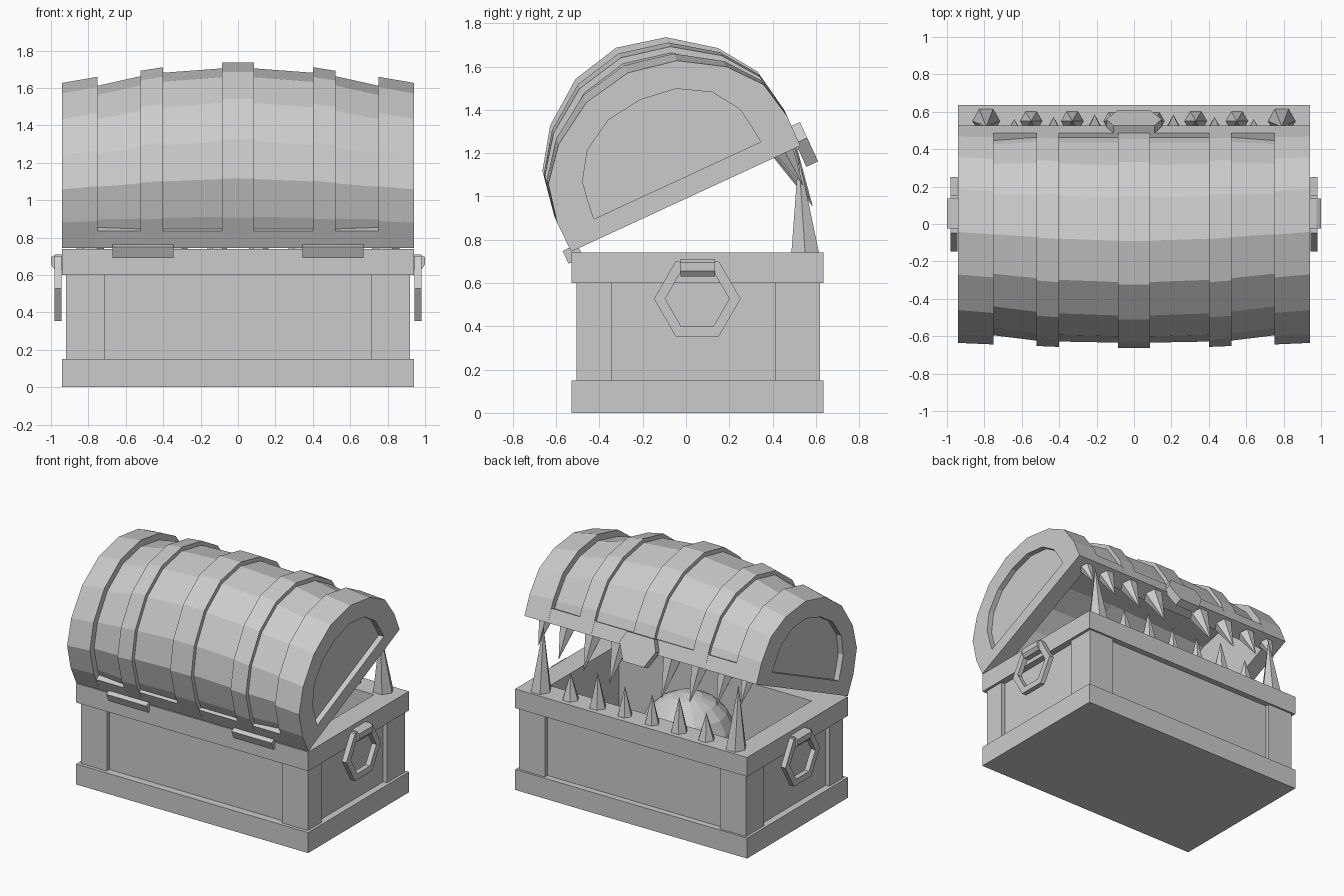
import bpy, bmesh, math
from mathutils import Vector

if "Cube" in bpy.data.objects:
    bpy.data.objects.remove(bpy.data.objects["Cube"])

ANG = math.radians(24.8)
C, S = math.cos(ANG), math.sin(ANG)


def lid(x, u, v):
    """Lid space (u = depth from hinge, v = height) to world."""
    return Vector((x, -0.53 + C * u - S * v, 0.745 + S * u + C * v))


def finish(name, bm):
    bmesh.ops.recalc_face_normals(bm, faces=bm.faces)
    me = bpy.data.meshes.new(name)
    bm.to_mesh(me)
    bm.free()
    ob = bpy.data.objects.new(name, me)
    bpy.context.collection.objects.link(ob)
    return ob


def loft(name, rings, cap=True, wrap=False):
    bm = bmesh.new()
    vs = [[bm.verts.new(p) for p in r] for r in rings]
    pairs = list(zip(vs, vs[1:])) + ([(vs[-1], vs[0])] if wrap else [])
    n = len(vs[0])
    for a, b in pairs:
        for i in range(n):
            j = (i + 1) % n
            bm.faces.new((a[i], a[j], b[j], b[i]))
    if cap:
        bm.faces.new(vs[0])
        bm.faces.new(vs[-1])
    return finish(name, bm)


def box(name, x0, x1, y0, y1, z0, z1, f=lambda x, y, z: Vector((x, y, z))):
    q = [(x0, y0), (x1, y0), (x1, y1), (x0, y1)]
    return loft(name, [[f(x, y, z) for x, y in q] for z in (z0, z1)])


def cut(ob, cutter):
    m = ob.modifiers.new("hollow", 'BOOLEAN')
    m.operation, m.solver, m.object = 'DIFFERENCE', 'EXACT', cutter
    dg = bpy.context.evaluated_depsgraph_get()
    me = bpy.data.meshes.new_from_object(ob.evaluated_get(dg))
    ob.modifiers.clear()
    ob.data = me


def spike(name, base, tip, r, n=6):
    d = (tip - base).normalized()
    a = d.cross(Vector((0, 1, 0))).normalized()
    b = d.cross(a)
    bm = bmesh.new()
    ring = [bm.verts.new(base - d * 0.01 + r * (a * math.cos(t) + b * math.sin(t)))
            for t in (2 * math.pi * i / n for i in range(n))]
    top = bm.verts.new(tip)
    bm.faces.new(ring)
    for i in range(n):
        bm.faces.new((ring[i], ring[(i + 1) % n], top))
    return finish(name, bm)


# Chest base: plinth, hollow body, corner posts, hollow top rim
box("bottom_rim", -0.94, 0.94, -0.53, 0.635, 0, 0.15)
body = box("base_body", -0.89, 0.89, -0.475, 0.59, 0.14, 0.62)
rim = box("top_rim", -0.94, 0.94, -0.53, 0.635, 0.6, 0.74)
hollow = box("base_cutter", -0.78, 0.78, -0.34, 0.46, 0.2, 1.0)
cut(body, hollow)
cut(rim, hollow)
bpy.data.objects.remove(hollow)
for sx in (-1, 1):
    x0, x1 = sorted((sx * 0.71, sx * 0.92))
    xi0, xi1 = sorted((sx * 0.8, sx * 0.92))
    for y0, y1, w0, w1 in ((-0.505, -0.345, -0.505, -0.40), (0.41, 0.62, 0.50, 0.62)):
        box("corner_post_long", x0, x1, w0, w1, 0.15, 0.6)
        box("corner_post_side", xi0, xi1, y0, y1, 0.15, 0.6)

# Rounded lump inside the chest
bm = bmesh.new()
bmesh.ops.create_uvsphere(bm, u_segments=16, v_segments=10, radius=0.33)
bmesh.ops.translate(bm, verts=bm.verts, vec=(-0.03, 0.03, 0.41))
finish("inner_ball", bm)

# Lid: one loft with raised bands and recessed end panels
MID = 0.5825


def mirror_profile(half):
    return half + [(2 * MID - u, v) for u, v in reversed(half[:-1])]


OUT = mirror_profile([(0, 0), (-0.003, 0.15), (0.035, 0.328), (0.155, 0.474), (0.352, 0.596), (MID, 0.64)])
PANEL = mirror_profile([(0.158, 0.093), (0.168, 0.18), (0.183, 0.272), (0.265, 0.395), (0.41, 0.48), (MID, 0.503)])


def section(x, s, t, prof=OUT):
    return [lid(x, MID + (u - MID) * (1 - t / 0.58), v * s * (1 - t / 0.64)) for u, v in prof]


half = [(0.90, 1, 0, PANEL), (0.94, 1, 0, PANEL), (0.94, 1, 0), (0.75, 1.06, 0), (0.75, 1.06, 0.045),
        (0.52, 1.12, 0.026), (0.52, 1.12, 0), (0.4, 1.155, 0), (0.4, 1.155, 0.026),
        (0.085, 1.2, 0.026), (0.085, 1.2, 0)]
secs = half + [(-h[0],) + h[1:] for h in reversed(half)]
shell = loft("lid_shell", [section(*s) for s in secs])
inner = [(0.13, -0.1)] + [(MID + (u - MID) * 0.78, v * 0.84) for u, v in OUT[1:-1]] + [(1.035, -0.1)]
cutter = loft("lid_cutter", [[lid(x, u, v * s) for u, v in inner]
                             for x, s in ((-0.82, 1.0), (0, 1.1), (0.82, 1.0))])
cut(shell, cutter)
bpy.data.objects.remove(cutter)
box("lid_hinge_edge", -0.75, 0.75, 0, 0.1, 0, 0.1, lid)
box("lid_mouth_edge", -0.75, 0.75, 1.065, 1.165, 0, 0.1, lid)

# Lock plate on the lid edge
plate = [(-0.11, 0.1), (0.11, 0.1), (0.147, 0.02), (0.085, -0.1), (-0.085, -0.1), (-0.147, 0.02)]
loft("lock_plate", [[lid(x, u, v) for x, v in plate] for u in (1.15, 1.21)])

# Teeth, hinges and handles, mirrored in x
for s in (-1, 1):
    for x, h, r in ((0.79, 0.45, 0.075), (0.55, 0.19, 0.062), (0.33, 0.25, 0.062), (0.11, 0.21, 0.055)):
        base = Vector((s * x, 0.55, 0.74))
        spike("lower_tooth", base, base + Vector((0, -0.03 if h > 0.4 else 0.0, h)), r)
    for x, h, r in ((0.82, 0.17, 0.05), (0.64, 0.22, 0.06), (0.43, 0.25, 0.065), (0.21, 0.28, 0.07)):
        spike("upper_tooth", lid(s * x, 1.09, 0), lid(s * x, 1.10, -h), r)

    x0, x1 = sorted((s * 0.345, s * 0.67))
    box("hinge", x0, x1, -0.035, 0.04, -0.045, 0.02, lid)

    prof = [(0.92, 0.63), (0.98, 0.63), (1.0, 0.655), (1.0, 0.695), (0.975, 0.71), (0.92, 0.71)]
    loft("handle_bracket", [[Vector((s * x, y, z)) for x, z in prof] for y in (-0.025, 0.135)])
    rings = []
    for i in range(6):
        t = i * math.pi / 3
        rings.append([Vector((s * x, 0.052 + r * math.cos(t), 0.527 + r * math.sin(t)))
                      for x, r in ((0.945, 0.2), (0.982, 0.2), (0.982, 0.148), (0.945, 0.148))])
    loft("handle_ring", rings, cap=False, wrap=True)
